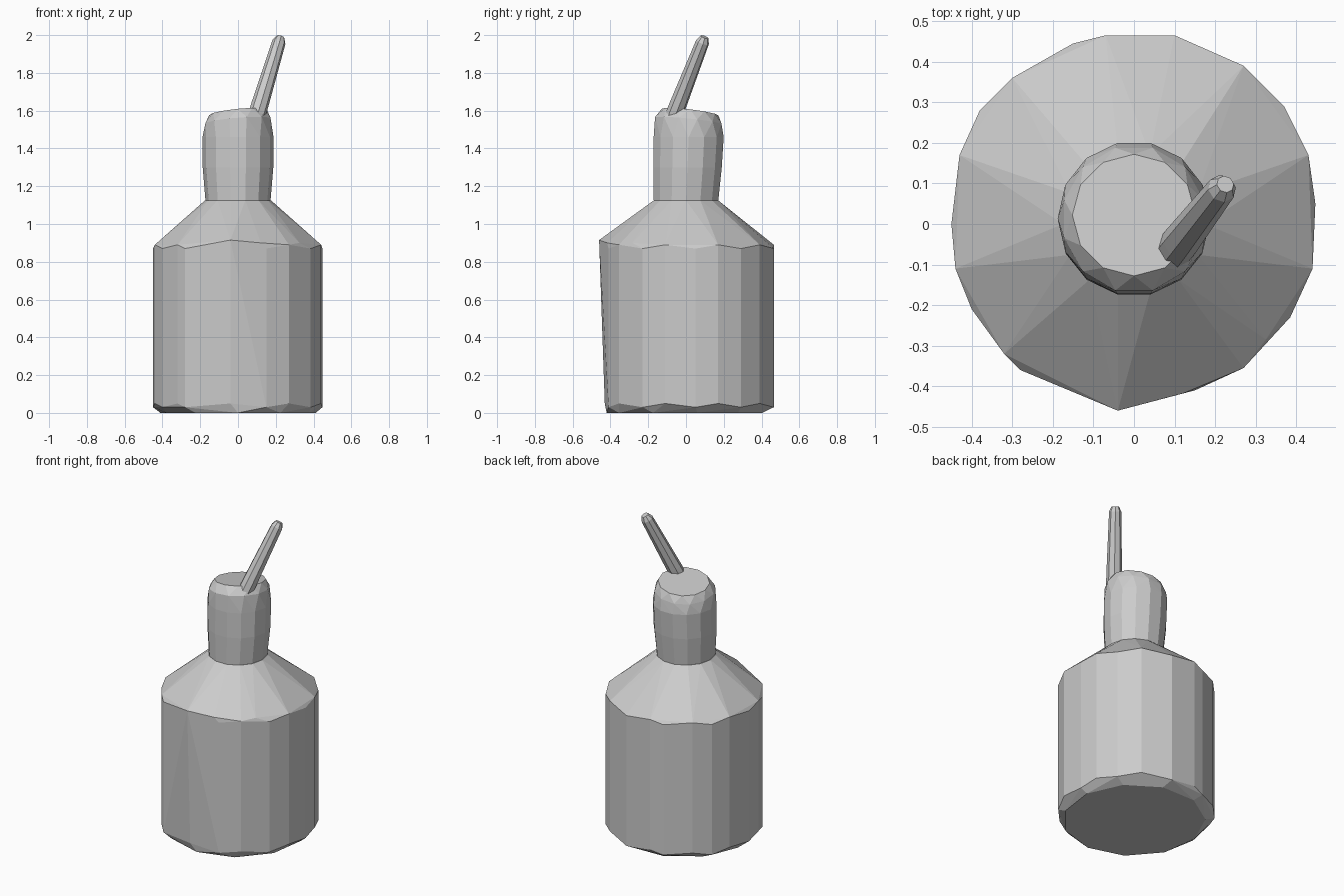
import bpy, bmesh
from math import sin, cos, pi
from mathutils import Vector

cube = bpy.data.objects.get("Cube")
if cube:
    bpy.data.objects.remove(cube)

grey = bpy.data.materials.new("plain grey")
grey.use_nodes = True
grey.diffuse_color = (0.6, 0.6, 0.6, 1)
grey.node_tree.nodes["Principled BSDF"].inputs["Base Color"].default_value = (0.6, 0.6, 0.6, 1)


def ring(n, rx, ry, z, x=0, y=0, turn=0, tilt=(0, 0)):
    """Points of an ellipse, its plane leaning by the two tilt slopes."""
    pts = []
    for i in range(n):
        a = 2 * pi * (i + turn) / n
        dx, dy = rx * cos(a), ry * sin(a)
        pts.append(Vector((x + dx, y + dy, z + tilt[0] * dx + tilt[1] * dy)))
    return pts


def faceted(name, points):
    """Flat-shaded convex part wrapped around its rings."""
    bm = bmesh.new()
    for p in points:
        bm.verts.new(p)
    res = bmesh.ops.convex_hull(bm, input=bm.verts)
    loose = [v for v in bm.verts if not v.link_faces]
    bmesh.ops.delete(bm, geom=loose, context='VERTS')
    bmesh.ops.dissolve_limit(bm, angle_limit=0.02, verts=bm.verts, edges=bm.edges)
    bmesh.ops.recalc_face_normals(bm, faces=bm.faces)
    me = bpy.data.meshes.new(name)
    bm.to_mesh(me)
    bm.free()
    me.materials.append(grey)
    ob = bpy.data.objects.new(name, me)
    bpy.context.collection.objects.link(ob)
    return ob


# Irregular outline of the bottle wall
outline = [(.1, .465), (.27, .39), (.37, .29), (.43, .17), (.447, .05), (.44, -.11),
           (.385, -.23), (.27, -.355), (.15, -.41), (-.04, -.46), (-.28, -.36),
           (-.32, -.32), (-.4, -.21), (-.44, -.11), (-.45, 0), (-.43, .17),
           (-.38, .28), (-.3, .36), (-.15, .445), (-.07, .465)]
body = []
for i, (x, y) in enumerate(outline):
    peak = i == 9
    body.append(Vector((x, y * (.935 if peak else 1), .03 + .02 * (i % 2))))
    body.append(Vector((x, y, .915 if peak else .87 + .02 * (i % 2))))
# Chipped foot, shoulder edge and the foot of the neck
body += ring(11, .415, .42, 0, turn=.25)
body += ring(11, .43, .435, .9, turn=.75)
body += ring(14, .175, .175, 1.125)
faceted("bottle_body", body)

# Neck with a bulge and a leaning top
neck = ring(14, .172, .175, 1.12)
neck += ring(14, .187, .186, 1.3, y=.008)
neck += ring(14, .188, .19, 1.46, y=.014)
neck += ring(12, .178, .182, 1.545, y=.012, turn=.5, tilt=(.08, -.1))
neck += ring(12, .152, .15, 1.592, y=.022, tilt=(.1, -.12))
faceted("bottle_neck", neck)

# Slanted tapering spout with a blunt tip
base, tip = Vector((.088, -.078, 1.54)), Vector((.225, .098, 1.99))
axis = tip - base
turn = axis.to_track_quat('Z', 'Y')
spout = []
for t, r in ((0, .046), (.2, .046), (.94, .036), (1.0, .022)):
    centre = base + axis * t
    spout += [centre + turn @ p for p in ring(8, r, r, 0)]
faceted("spout", spout)
